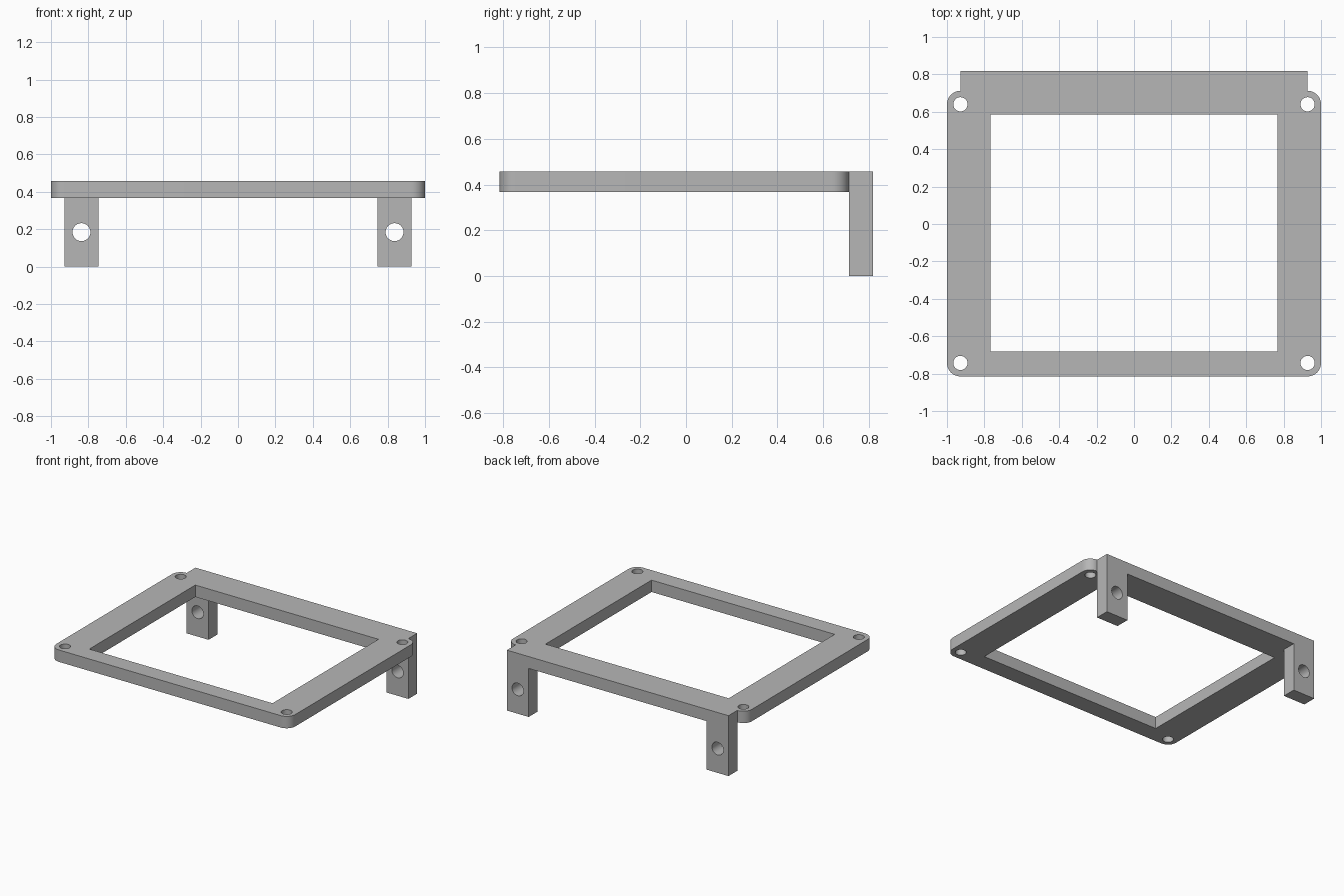
import bpy, bmesh
from math import cos, sin, pi, radians
from mathutils import Matrix, Vector

if "Cube" in bpy.data.objects:
    bpy.data.objects.remove(bpy.data.objects["Cube"])

grey = bpy.data.materials.new("plain_grey")
grey.use_nodes = True
colour = (0.47, 0.47, 0.47, 1)
grey.diffuse_color = colour
grey.node_tree.nodes["Principled BSDF"].inputs["Base Color"].default_value = colour

# Main measurements
CORNER_X, FRONT_Y, BACK_Y, RADIUS = 0.928, -0.743, 0.64, 0.072
REAR, BOTTOM, THICK = 0.817, 0.367, 0.09
LEG_DEPTH = 0.105


def arc(cx, cy, r, start, end, steps):
    angles = [radians(start + (end - start) * i / steps) for i in range(steps + 1)]
    return [(cx + r * cos(a), cy + r * sin(a)) for a in angles]


def circle(cx, cy, r):
    return arc(cx, cy, r, 0, 360, 40)[:-1]


def rect(x0, x1, y0, y1):
    return [(x0, y0), (x1, y0), (x1, y1), (x0, y1)]


def slab(name, loops, depth, matrix):
    """Extrude an outline with holes into a solid plate."""
    bm = bmesh.new()
    for loop in loops:
        verts = [bm.verts.new((x, y, 0)) for x, y in loop]
        for a, b in zip(verts, verts[1:] + verts[:1]):
            bm.edges.new((a, b))
    bmesh.ops.triangle_fill(bm, edges=bm.edges[:], use_beauty=True, normal=(0, 0, 1))
    grown = bmesh.ops.extrude_face_region(bm, geom=bm.faces[:], use_keep_orig=True)["geom"]
    top = [v for v in grown if isinstance(v, bmesh.types.BMVert)]
    bmesh.ops.translate(bm, verts=top, vec=Vector((0, 0, depth)))
    bmesh.ops.recalc_face_normals(bm, faces=bm.faces[:])
    bm.transform(matrix)
    mesh = bpy.data.meshes.new(name)
    bm.to_mesh(mesh)
    bm.free()
    mesh.materials.append(grey)
    obj = bpy.data.objects.new(name, mesh)
    bpy.context.collection.objects.link(obj)
    return obj


# Frame: rounded corners, straight rear tab, window and four screw holes
right_half = (arc(CORNER_X, FRONT_Y, RADIUS, -90, 0, 12)
              + arc(CORNER_X, BACK_Y, RADIUS, 0, 90, 12)
              + [(CORNER_X, REAR)])
outline = right_half + [(-x, y) for x, y in reversed(right_half)]
window = rect(-0.767, 0.767, -0.683, 0.585)
holes = [circle(sx * CORNER_X, y, 0.038) for sx in (-1, 1) for y in (FRONT_Y, BACK_Y)]
frame = slab("mounting_frame", [outline, window] + holes, THICK,
             Matrix.Translation((0, 0, BOTTOM)))

# Legs: upright drilled plates under the rear tab, merged into the frame
upright = Matrix.Translation((0, REAR, 0)) @ Matrix.Rotation(pi / 2, 4, "X")
bpy.context.view_layer.objects.active = frame
for side, name in ((1, "left_leg"), (-1, "right_leg")):
    x0, x1 = sorted((side * 0.745, side * CORNER_X))
    leg = slab(name, [rect(x0, x1, 0, BOTTOM), circle(side * 0.837, 0.184, 0.048)],
               LEG_DEPTH, upright)
    union = frame.modifiers.new(name, "BOOLEAN")
    union.operation = "UNION"
    union.solver = "EXACT"
    union.object = leg
    bpy.ops.object.modifier_apply(modifier=union.name)
    bpy.data.objects.remove(leg)

# Smooth the round corners and bores, keep the edges crisp
frame.select_set(True)
bpy.ops.object.shade_smooth_by_angle(angle=radians(30))
